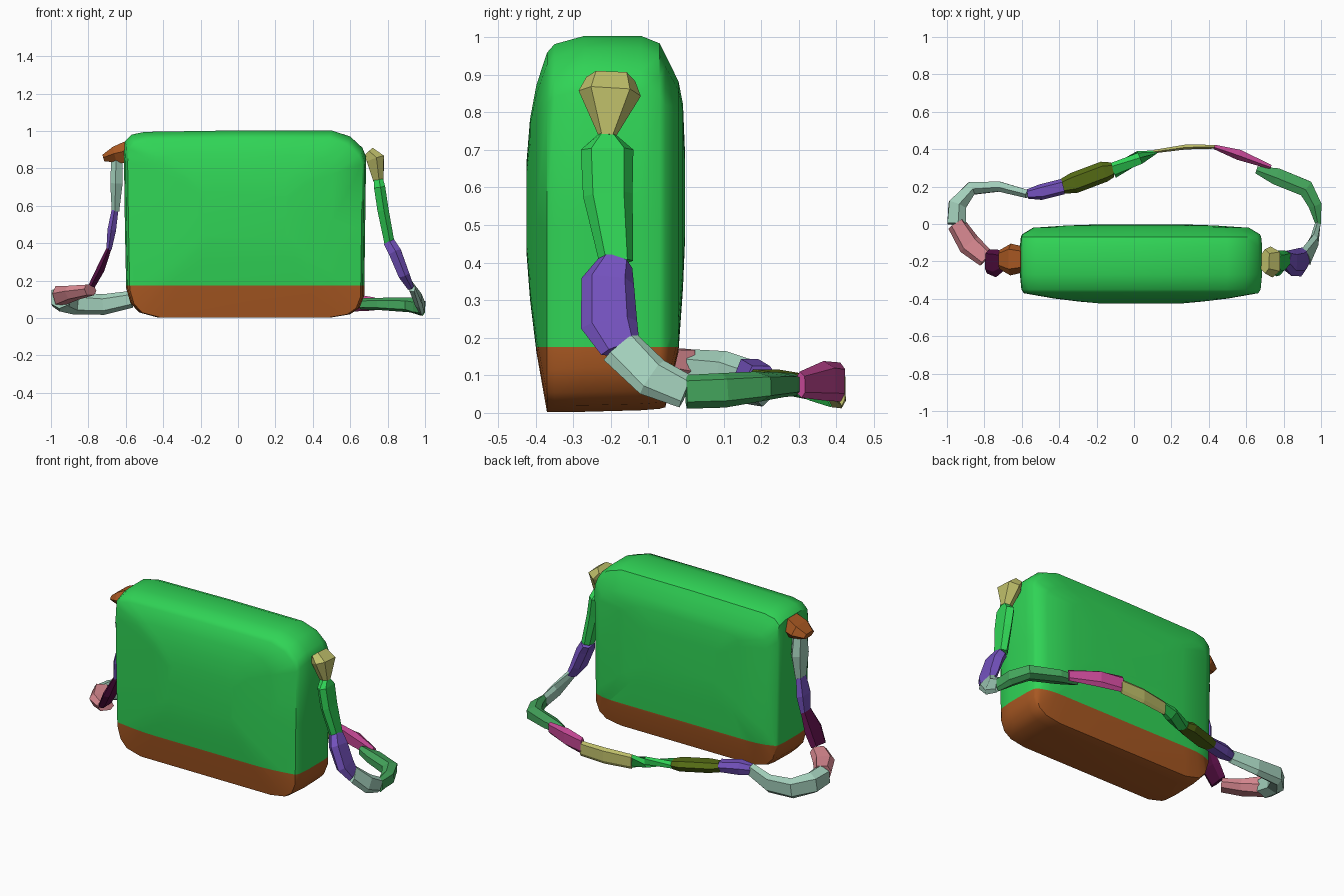
import bpy, bmesh, math
from mathutils import Vector

cube = bpy.data.objects.get("Cube")
if cube:
    bpy.data.objects.remove(cube, do_unlink=True)


def material(name, rgb):
    m = bpy.data.materials.new(name)
    m.use_nodes = True
    lin = [(c / 255 / 12.92) if c < 11 else ((c / 255 + 0.055) / 1.055) ** 2.4 for c in rgb]
    m.diffuse_color = (*lin, 1)
    bsdf = m.node_tree.nodes["Principled BSDF"]
    bsdf.inputs["Base Color"].default_value = (*lin, 1)
    bsdf.inputs["Roughness"].default_value = 0.7
    return m


COLOURS = {
    "green": (48, 212, 86), "brown": (168, 88, 34), "sage": (162, 206, 186),
    "purple": (116, 82, 190), "plum": (84, 14, 66), "pink": (218, 138, 146),
    "khaki": (194, 194, 108), "magenta": (198, 72, 150),
    "olive": (84, 106, 20), "leaf_green": (68, 166, 92),
}
MATS = {n: material(n, c) for n, c in COLOURS.items()}


def loft(bm, rings):
    """Skin a list of equal rings and cap both ends."""
    loops = [[bm.verts.new(p) for p in ring] for ring in rings]
    for a, b in zip(loops, loops[1:]):
        n = len(a)
        for i in range(n):
            bm.faces.new((a[i], a[(i + 1) % n], b[(i + 1) % n], b[i]))
    bm.faces.new(loops[0][::-1])
    bm.faces.new(loops[-1])
    bmesh.ops.recalc_face_normals(bm, faces=bm.faces[:])


def finish(bm, name, mats):
    me = bpy.data.meshes.new(name)
    bm.to_mesh(me)
    bm.free()
    ob = bpy.data.objects.new(name, me)
    bpy.context.collection.objects.link(ob)
    for m in mats:
        me.materials.append(MATS[m])
    return ob


# Bag body: rounded outline in x/z, lofted from front to back
OUTLINE = [(-.43, .003), (.50, .003), (.60, .02), (.65, .055), (.675, .12),
           (.68, .5), (.685, .86), (.665, .91), (.60, .97), (.50, 1.003),
           (0, 1.003), (-.50, .995), (-.57, .98), (-.605, .945), (-.61, .87),
           (-.605, .5), (-.598, .16), (-.575, .08), (-.53, .03)]
# y, side inset, bottom inset, top inset
LAYERS = [(-.424, .42, .42, .33), (-.415, .32, .30, .22), (-.398, .18, .16, .13),
          (-.37, .02, 0, .045), (-.35, .008, 0, .022), (-.27, 0, 0, 0),
          (-.12, 0, .004, 0), (-.07, .005, .008, .02), (-.055, .012, .012, .05),
          (-.02, .07, .16, .12), (-.008, .25, .33, .18), (-.003, .40, .45, .30)]
CX, HALF = .037, .647
bm = bmesh.new()
loft(bm, [[(CX + (x - CX) * (1 - s / HALF), y, b + z * (1 - b - t)) for x, z in OUTLINE]
          for y, s, b, t in LAYERS])
# Brown base below a straight cut
SEAM = .175
bmesh.ops.bisect_plane(bm, geom=bm.verts[:] + bm.edges[:] + bm.faces[:],
                       plane_co=(0, 0, SEAM), plane_no=(0, 0, 1))
for f in bm.faces:
    f.material_index = 1 if f.calc_center_median().z < SEAM else 0
body = finish(bm, "bag_body", ["green", "brown"])
bpy.ops.object.select_all(action='DESELECT')
body.select_set(True)
bpy.context.view_layer.objects.active = body
bpy.ops.object.shade_smooth_by_angle(angle=math.radians(40))


def strap(name, colour, across0, across1, stations):
    """Faceted band; stations are x, y, z, half width, half thickness."""
    pts = [Vector(s[:3]) for s in stations]
    last = len(pts) - 1
    rings = []
    for i, s in enumerate(stations):
        tan = (pts[min(i + 1, last)] - pts[max(i - 1, 0)]).normalized()
        a = Vector(across0).lerp(Vector(across1), i / last)
        a = (a - tan * a.dot(tan)).normalized()
        b = tan.cross(a)
        rings.append([pts[i] + a * u * s[3] + b * v * s[4] for u, v in
                      ((1, .15), (.55, 1), (-.6, 1), (-1, -.15), (-.6, -1), (.65, -1))])
    bm = bmesh.new()
    loft(bm, rings)
    finish(bm, name, [colour])


Y, Z = (0, 1, 0), (0, 0, 1)
FLAT = (-.4, .9, 0)

# Strap hanging on the right side of the bag
strap("right_anchor", "brown", Y, Y,
      [(-.595, -.19, .885, .07, .06), (-.66, -.19, .873, .085, .043), (-.72, -.19, .855, .05, .018)])
strap("right_strap_upper", "sage", Y, Y,
      [(-.648, -.2, .845, .05, .03), (-.65, -.2, .72, .07, .033), (-.655, -.2, .57, .045, .02)])
strap("right_strap_middle", "purple", Y, Y,
      [(-.658, -.2, .575, .045, .018), (-.675, -.2, .47, .062, .023), (-.69, -.2, .365, .045, .014)])
strap("right_strap_lower", "plum", Y, Y,
      [(-.69, -.2, .37, .045, .013), (-.735, -.21, .26, .075, .022), (-.78, -.2, .175, .065, .018)])

# Strap lying on the ground behind the bag
strap("ground_strap_pink", "pink", (.7, .7, 0), (1, 0, 0),
      [(-.79, -.185, .15, .05, .028), (-.88, -.11, .135, .062, .036), (-.95, 0, .12, .05, .05)])
strap("ground_strap_sage", "sage", Z, Z,
      [(-.948, 0, .11, .06, .05), (-.945, .1, .10, .065, .048), (-.87, .19, .078, .06, .035),
       (-.72, .2, .072, .055, .027), (-.57, .16, .10, .045, .022)])
strap("ground_strap_purple", "purple", FLAT, FLAT,
      [(-.57, .16, .105, .025, .03), (-.5, .17, .105, .042, .038), (-.38, .2, .095, .042, .03)])
strap("ground_strap_olive", "olive", FLAT, FLAT,
      [(-.385, .2, .09, .04, .025), (-.32, .22, .085, .056, .03),
       (-.16, .28, .075, .056, .03), (-.115, .29, .07, .04, .022)])
strap("ground_strap_green", "green", FLAT, Z,
      [(-.115, .285, .07, .042, .022), (.03, .355, .065, .042, .025), (.12, .385, .06, .045, .009)])
strap("ground_strap_khaki", "khaki", Z, Z,
      [(.105, .387, .06, .045, .009), (.28, .412, .062, .05, .013), (.44, .413, .065, .047, .01)])
strap("ground_strap_magenta", "magenta", Z, Z,
      [(.43, .412, .082, .052, .012), (.56, .37, .085, .053, .028), (.73, .305, .075, .035, .012)])
strap("ground_strap_leaf", "leaf_green", Z, Z,
      [(.655, .29, .075, .03, .02), (.76, .255, .075, .033, .045), (.92, .19, .07, .04, .045),
       (.968, .1, .06, .046, .035), (.985, 0, .056, .045, .015)])

# Strap rising on the left side of the bag
strap("left_strap_sage", "sage", Z, Y,
      [(.983, 0, .056, .045, .015), (.965, -.09, .095, .055, .02), (.92, -.175, .175, .06, .018)])
strap("left_strap_purple", "purple", Y, Y,
      [(.918, -.175, .172, .055, .018), (.885, -.205, .235, .076, .03),
       (.84, -.208, .35, .07, .034), (.81, -.185, .402, .045, .03)])
strap("left_strap_green", "green", Y, Y,
      [(.81, -.185, .4, .045, .027), (.775, -.208, .58, .066, .03),
       (.757, -.21, .70, .07, .03), (.75, -.21, .742, .022, .025)])
strap("left_anchor", "khaki", Y, Y,
      [(.75, -.21, .738, .024, .028), (.735, -.203, .85, .083, .048), (.70, -.2, .888, .065, .03)])
